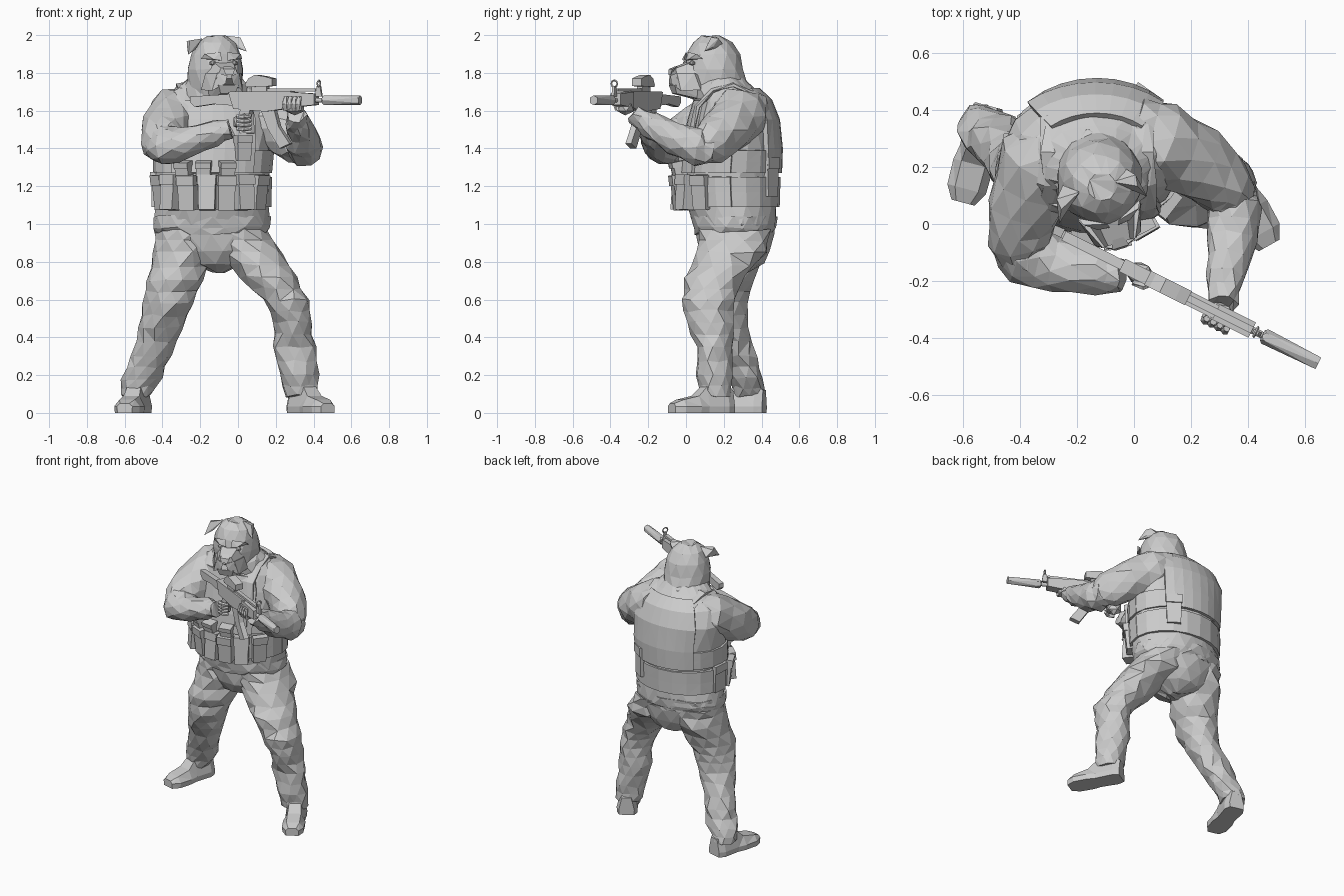
import bpy, bmesh, math, random
from mathutils import Vector, Matrix
random.seed(4)
V = Vector


def finish(name, bm, mat=None):
    bmesh.ops.recalc_face_normals(bm, faces=bm.faces[:])
    me = bpy.data.meshes.new(name)
    if mat:
        bm.transform(mat)
    bm.to_mesh(me)
    bm.free()
    ob = bpy.data.objects.new(name, me)
    bpy.context.collection.objects.link(ob)
    return ob


def skin(name, rings, mat=None, closed=True, jit=0.0):
    """Join rings of points into a capped, triangulated, slightly crumpled skin."""
    bm = bmesh.new()
    rows = [[bm.verts.new(p + V([random.uniform(-jit, jit) for _ in 'xyz'])) for p in r] for r in rings]
    n = len(rows[0])
    for a, b in zip(rows, rows[1:]):
        for i in range(n if closed else n - 1):
            j = (i + 1) % n
            bm.faces.new((a[i], a[j], b[j], b[i]))
    if closed:
        bm.faces.new(rows[0])
        bm.faces.new(rows[-1])
    bmesh.ops.triangulate(bm, faces=bm.faces[:])
    return finish(name, bm, mat)


def loft(name, secs, n=10, flat=True, jit=0.0, fold=0.0, mids=1, mat=None):
    """Elliptical sections (x, y, z, rx, ry); flat rings or rings across the path."""
    full = []
    for a, b in zip(secs, secs[1:]):
        for k in range(mids):
            full.append([p + (q - p) * k / mids for p, q in zip(a, b)])
    full.append(list(secs[-1]))
    rings = []
    for i, s in enumerate(full):
        c, u, w = V(s[:3]), V((1, 0, 0)), V((0, 1, 0))
        if not flat:
            d = (V(full[min(i + 1, len(full) - 1)][:3]) - V(full[max(i - 1, 0)][:3])).normalized()
            u = d.cross(V((0, 0, 1))).normalized()
            w = u.cross(d)
        f = 1 - fold * (i % 2)
        rings.append([c + u * s[3] * f * math.cos(t) + w * s[4] * f * math.sin(t)
                      for t in [2 * math.pi * (k + 0.5 * (i % 2)) / n for k in range(n)]])
    return skin(name, rings, mat, jit=jit)


def hull(name, pts, mat=None):
    bm = bmesh.new()
    for p in pts:
        bm.verts.new(p)
    bmesh.ops.convex_hull(bm, input=bm.verts[:])
    return finish(name, bm, mat)


def box(name, c, size, mat=None, taper=1.0):
    return hull(name, [(c[0] + sx * size[0] / 2 * (taper if sz < 0 else 1), c[1] + sy * size[1] / 2,
                        c[2] + sz * size[2] / 2) for sx in (-1, 1) for sy in (-1, 1) for sz in (-1, 1)], mat)


def prism(name, prof, w, mat):
    """Side profile (x, z) extruded across y."""
    return skin(name, [[V((x, y, z)) for x, z in prof] for y in (-w / 2, w / 2)], mat)


def blob(name, c, r, mat=None, sub=1):
    bm = bmesh.new()
    bmesh.ops.create_icosphere(bm, subdivisions=sub, radius=1, matrix=Matrix.Translation(c) @ Matrix.Diagonal((*r, 1)))
    return finish(name, bm, mat)


# torso and trouser seat
TORSO = [(-.14, .26, .95, .29, .205), (-.14, .26, 1.0, .31, .22), (-.135, .24, 1.1, .295, .24),
         (-.135, .235, 1.25, .30, .25), (-.13, .245, 1.4, .31, .245), (-.135, .255, 1.55, .32, .22),
         (-.135, .25, 1.65, .28, .185), (-.13, .22, 1.73, .19, .13), (-.12, .18, 1.79, .12, .11)]
loft("jacket_body", TORSO, 18, jit=.006)
loft("trouser_seat", [(-.1, .27, .745, .03, .06), (-.12, .26, .79, .16, .15), (-.13, .26, .86, .25, .19),
                      (-.14, .26, .95, .29, .208), (-.14, .26, 1.0, .29, .21)], 14, jit=.006)
loft("jacket_hem", [(-.14, .258, .95, .295, .205), (-.14, .255, .98, .312, .222), (-.14, .25, 1.04, .31, .23)],
     16, jit=.008)

# legs and boots
loft("left_leg", [(-.01, .26, .97, .165, .195), (.065, .24, .85, .178, .195), (.165, .155, .72, .155, .165),
                  (.255, .115, .6, .125, .14), (.29, .125, .48, .105, .125), (.295, .15, .35, .113, .10),
                  (.32, .15, .2, .105, .095), (.335, .16, .09, .088, .085)], 10, jit=.009, fold=.04, mids=2)
loft("right_leg", [(-.27, .26, .97, .165, .195), (-.295, .25, .85, .165, .185), (-.335, .2, .7, .152, .165),
                   (-.37, .19, .58, .13, .14), (-.41, .22, .45, .12, .115), (-.465, .28, .3, .115, .10),
                   (-.51, .32, .18, .105, .09), (-.545, .335, .09, .08, .08)], 10, jit=.009, fold=.04, mids=2)


def boot(name, heel, toe):
    h, t = V((*heel, 0)), V((*toe, 0))
    s = (t - h).normalized().cross(V((0, 0, 1)))
    rings = []
    for k, w, z in ((0, .05, .12), (.12, .068, .15), (.45, .062, .14), (.6, .072, .09), (.86, .07, .07), (1, .042, .05)):
        c = h.lerp(t, k)
        rings.append([c + s * a * w + V((0, 0, b)) for a, b in
                      ((-.95, 0), (-1, .035), (-.6, z), (.6, z), (1, .035), (.95, 0))])
    skin(name, rings)


boot("left_boot", (.30, .235), (.475, -.075))
boot("right_boot", (-.51, .415), (-.60, .075))

# arms
loft("right_upper_arm", [(-.22, .30, 1.60, .12, .12), (-.33, .21, 1.575, .155, .15), (-.385, .06, 1.5, .13, .14),
                         (-.40, -.06, 1.43, .11, .12), (-.36, -.13, 1.41, .09, .09)], 10, False, .008, .03, 2)
loft("right_forearm", [(-.45, -.06, 1.42, .07, .08), (-.39, -.11, 1.415, .11, .105), (-.27, -.14, 1.43, .10, .085),
                       (-.12, -.17, 1.48, .075, .068), (-.04, -.18, 1.505, .055, .05)], 10, False, .008, .04, 2)
loft("left_upper_arm", [(-.02, .33, 1.60, .13, .12), (.08, .285, 1.575, .16, .15), (.22, .21, 1.5, .13, .135),
                        (.32, .13, 1.43, .105, .12), (.36, .06, 1.4, .08, .085)], 10, False, .008, .03, 2)
loft("left_forearm", [(.36, .15, 1.395, .07, .07), (.352, .07, 1.405, .1, .1), (.34, -.06, 1.45, .09, .085),
                      (.322, -.19, 1.53, .07, .068), (.31, -.28, 1.58, .052, .05)], 10, False, .008, .04, 2)


# vest panels wrapped round the torso
def torso_at(z, deg, off=0.0):
    for a, b in zip(TORSO, TORSO[1:]):
        if a[2] <= z <= b[2]:
            k = (z - a[2]) / (b[2] - a[2])
            x, y, _, rx, ry = [p + (q - p) * k for p, q in zip(a, b)]
    t = math.radians(deg)
    return V((x + (rx + off) * math.cos(t), y + (ry + off) * math.sin(t), z))


def panel(name, a0, a1, zs, off, thick=.03, n=8):
    ob = skin(name, [[torso_at(z, a0 + (a1 - a0) * i / n, off) for i in range(n + 1)] for z in zs], closed=False)
    m = ob.modifiers.new("thickness", 'SOLIDIFY')
    m.thickness, m.offset = thick, 0


panel("waist_belt", 0, 360, (1.09, 1.17, 1.25), .005, .022, 20)
panel("back_plate", 45, 135, (1.27, 1.4, 1.55, 1.65, 1.71), .008)
panel("front_plate", 228, 312, (1.27, 1.4, 1.55, 1.65), .012)
panel("vest_band", 0, 360, (1.27, 1.33, 1.39), .003, .02, 20)
for s, side in ((-1, "right"), (1, "left")):
    loft(side + "_shoulder_strap", [(-.13 + s * x, y, z, .05, .016) for x, y, z in
         ((.17, .03, 1.48), (.165, .06, 1.62), (.16, .14, 1.705), (.155, .25, 1.735), (.15, .37, 1.68), (.15, .44, 1.56))],
         6, False)


# pouches round the belt: angle, height, width, depth, tall
def pouch(name, deg, z, w, d, h, tilt=0):
    p = torso_at(z, deg, d * .4)
    turn = Matrix.Rotation(math.radians(deg + 90), 4, 'Z') @ Matrix.Rotation(math.radians(tilt), 4, 'X')
    m = Matrix.Translation(p) @ turn
    box(name, (0, 0, 0), (w, d, h), m, .9)
    box(name + "_flap", (0, -.008, h * .38), (w * 1.04, d, h * .3), m)


for i, deg in enumerate((208, 228, 247, 265, 282, 300, 322)):
    pouch("belt_pouch_%d" % i, deg, 1.165, .095, .075 if 220 < deg < 310 else .04, .18, (6, -4)[i % 2])
pouch("back_pouch", 55, 1.245, .1, .03, .2)
pouch("hip_pouch", 175, 1.18, .11, .025, .18)
for i, deg in enumerate((243, 262, 283)):
    pouch("chest_pouch_%d" % i, deg, 1.28, .08, .07, .1, 12)
pouch("radio_pouch", 297, 1.4, .085, .06, .13)

# head: local frame faces -y, then turned towards the weapon
HEAD = Matrix.Translation((-.115, .14, 0)) @ Matrix.Rotation(math.radians(17), 4, 'Z')
loft("collar", [(-.12, .19, 1.66, .19, .16), (-.12, .18, 1.74, .165, .15), (-.12, .175, 1.77, .14, .13)], 12, jit=.008)
loft("head", [(0, .05, 1.62, .13, .13), (0, .03, 1.72, .148, .165), (0, .01, 1.82, .148, .155), (0, .005, 1.9, .132, .14),
              (0, .0, 1.96, .10, .105), (0, -.01, 1.995, .05, .05)], 12, jit=.005, mat=HEAD)
hull("muzzle", [(s * x, y, z) for s in (-1, 1) for x, y, z in
                ((.055, -.12, 1.86), (.085, -.11, 1.80), (.04, -.215, 1.825), (.065, -.215, 1.77), (.09, -.12, 1.72))], HEAD)
hull("lower_jaw", [(s * x, y, z) for s in (-1, 1) for x, y, z in
                   ((.085, -.08, 1.74), (.055, -.225, 1.735), (.04, -.21, 1.69), (.065, -.08, 1.66))], HEAD)
hull("nose", [(s * x, y, z) for s in (-1, 1) for x, y, z in
              ((.02, -.2, 1.835), (.032, -.232, 1.82), (.02, -.238, 1.79))], HEAD)
for s, side in ((-1, "right"), (1, "left")):
    hull(side + "_jowl", [(s * x, y, z) for x, y, z in
         ((.01, -.235, 1.785), (.06, -.215, 1.80), (.10, -.13, 1.80), (.115, -.1, 1.71), (.085, -.2, 1.705),
          (.02, -.235, 1.745), (.07, -.08, 1.78))], HEAD)
    hull(side + "_brow", [(s * x, y, z) for x, y, z in
         ((.015, -.155, 1.865), (.02, -.14, 1.91), (.10, -.12, 1.90), (.115, -.09, 1.875), (.06, -.15, 1.872))], HEAD)
    blob(side + "_eye", (s * .06, -.13, 1.852), (.02, .018, .014), HEAD)
    lift = Matrix.Translation((-.018, -.01, .008 * s))
    hull(side + "_ear", [(s * x, y, z) for x, y, z in
         ((.06, .0, 1.99), (.11, -.04, 1.93), (.11, .04, 1.935), (.14, -.04, 1.98), (.145, .0, 1.975),
          (.162, -.085, 1.905), (.15, -.03, 1.93))], lift @ HEAD)

# rifle: local x runs along the barrel
GUN = Matrix.Translation((.2, -.265, 1.655)) @ Matrix.Rotation(math.radians(-26.6), 4, 'Z')
prism("stock", [(-.5, .02), (-.22, .035), (-.22, -.03), (-.36, -.02), (-.47, -.035), (-.5, -.01)], .035, GUN)
prism("receiver", [(-.27, .045), (.1, .05), (.1, -.04), (-.05, -.06), (-.24, -.045)], .05, GUN)
prism("pistol_grip", [(-.2, -.04), (-.14, -.04), (-.17, -.15), (-.22, -.14)], .04, GUN)
prism("magazine", [(-.085, -.04), (-.005, -.04), (.025, -.14), (.09, -.23), (.03, -.255), (-.04, -.15)], .035, GUN)
prism("handguard", [(.08, .045), (.24, .035), (.24, -.025), (.08, -.04)], .06, GUN)
box("top_rail", (.08, 0, .055), (.32, .025, .015), GUN)
box("sight_mount", (-.09, 0, .065), (.09, .035, .04), GUN)
prism("sight_body", [(-.17, .08), (-.15, .115), (-.11, .135), (-.05, .125), (-.01, .115), (-.01, .075), (-.16, .07)], .055, GUN)
ALONG = Matrix.Rotation(math.pi / 2, 4, 'Y')
loft("barrel", [(0, 0, .2, .013, .013), (0, 0, .32, .013, .013)], 8, mat=GUN @ ALONG)
loft("suppressor", [(0, 0, .28, .022, .022), (0, 0, .29, .028, .028), (0, 0, .5, .026, .026)], 6, mat=GUN @ ALONG)
prism("front_sight_post", [(.235, .02), (.275, .02), (.265, .075), (.245, .075)], .015, GUN)
bpy.ops.mesh.primitive_torus_add(major_radius=.018, minor_radius=.005, major_segments=8, minor_segments=4)
ring = bpy.context.object
ring.name = "front_sight_ring"
ring.matrix_world = GUN @ Matrix.Translation((.255, 0, .088)) @ ALONG

# hands gripping the rifle
blob("left_palm", (.115, -.005, -.04), (.06, .05, .04), GUN)
blob("right_palm", (-.2, 0, -.115), (.055, .045, .05), GUN)
for i in range(4):
    loft("left_finger_%d" % i, [(.075 + i * .026, -.03, -.055, .016, .014), (.077 + i * .026, -.045, -.02, .016, .014),
         (.08 + i * .026, -.035, .02, .012, .011)], 6, mat=GUN)
    loft("right_finger_%d" % i, [(-.21, -.035, -.085 - i * .022, .013, .013), (-.17, -.034, -.085 - i * .022, .014, .014),
         (-.145, -.005, -.083 - i * .022, .011, .011)], 6, False, mat=GUN)
